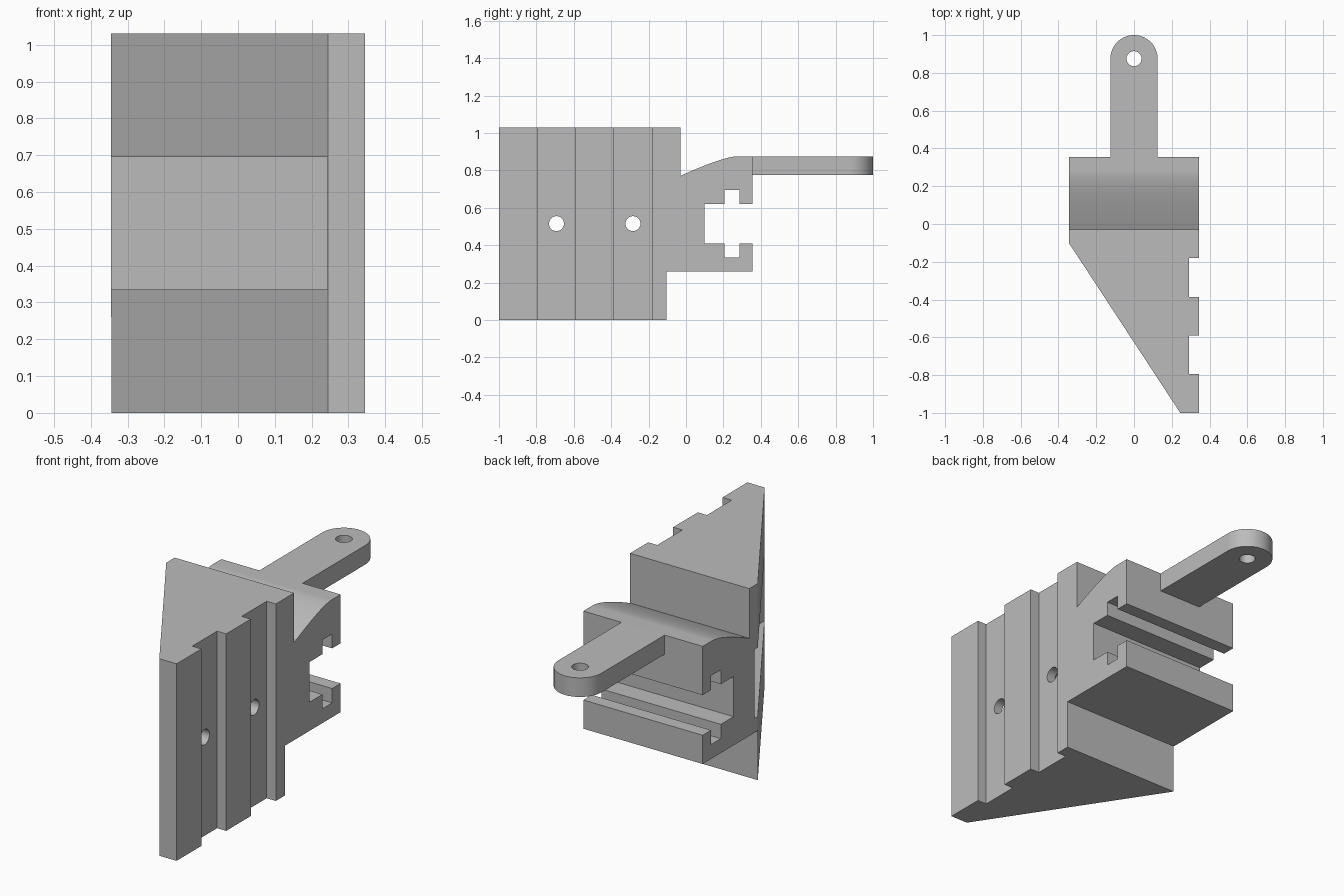
import bpy
import bmesh
from math import cos, sin, pi
from mathutils import Vector

cube = bpy.data.objects.get("Cube")
if cube:
    bpy.data.objects.remove(cube, do_unlink=True)

grey = bpy.data.materials.new("plain grey")
grey.use_nodes = True
colour = (0.5, 0.5, 0.5, 1)
grey.diffuse_color = colour
grey.node_tree.nodes["Principled BSDF"].inputs["Base Color"].default_value = colour

HALF = 0.345   # half width
TOP = 1.03     # body height


def prism(name, outline, axis, low, high):
    """Extrude a closed outline along x (points are y, z) or z (points are x, y)."""
    place = (lambda p, d: (d, *p)) if axis == "x" else (lambda p, d: (*p, d))
    bm = bmesh.new()
    base = bm.faces.new([bm.verts.new(place(p, low)) for p in outline])
    out = bmesh.ops.extrude_face_region(bm, geom=[base])
    moved = [v for v in out["geom"] if isinstance(v, bmesh.types.BMVert)]
    bmesh.ops.translate(bm, verts=moved, vec=Vector(place((0, 0), high - low)))
    bmesh.ops.recalc_face_normals(bm, faces=bm.faces)
    mesh = bpy.data.meshes.new(name)
    bm.to_mesh(mesh)
    bm.free()
    mesh.materials.append(grey)
    obj = bpy.data.objects.new(name, mesh)
    bpy.context.collection.objects.link(obj)
    return obj


def rect(x0, x1, y0, y1):
    return [(x0, y0), (x1, y0), (x1, y1), (x0, y1)]


def arc(cx, cy, r, start, end, n):
    return [(cx + r * cos(start + (end - start) * i / n),
             cy + r * sin(start + (end - start) * i / n)) for i in range(n + 1)]


def circle(cx, cy, r):
    return arc(cx, cy, r, 0, 2 * pi, 32)[:-1]


def carve(obj, cutters):
    """Subtract every cutter, bake the result and drop the cutters."""
    for c in cutters:
        c.hide_render = True
        mod = obj.modifiers.new("cut", "BOOLEAN")
        mod.operation, mod.solver, mod.object = "DIFFERENCE", "EXACT", c
    graph = bpy.context.evaluated_depsgraph_get()
    mesh = bpy.data.meshes.new_from_object(obj.evaluated_get(graph))
    obj.modifiers.clear()
    obj.data = mesh
    for c in cutters:
        bpy.data.objects.remove(c, do_unlink=True)
    bpy.ops.object.select_all(action="DESELECT")
    obj.select_set(True)
    bpy.context.view_layer.objects.active = obj
    bpy.ops.object.shade_smooth_by_angle(angle=pi / 7)


# Curved shoulder rising from the wedge to the arm
a, b, c = Vector((-0.03, 0.77)), Vector((0.2, 0.875)), Vector((0.28, 0.875))
shoulder = [tuple(a * (1 - t) ** 2 + b * 2 * t * (1 - t) + c * t * t)
            for t in [i / 20 for i in range(21)]]

# Slotted rear channel, lower half mirrored from the upper half
jaw = [(0.355, 0.105), (0.285, 0.105), (0.285, 0.18),
       (0.205, 0.18), (0.205, 0.105), (0.1, 0.105)]
mid = 0.515
channel = [(y, mid + h) for y, h in jaw] + [(y, mid - h) for y, h in reversed(jaw)]

# Body side outline
outline = ([(-1, 0), (-1, TOP), (-0.03, TOP)] + shoulder + [(0.355, 0.875)]
           + channel + [(0.355, 0.26), (-0.103, 0.26), (-0.103, 0)])
body = prism("bracket_body", outline, "x", -HALF, HALF)

# Slanted front, bolt pocket, outer grooves and bolt holes
slope = 0.9 / 0.59
slant = [(0.245 + 0.2, -1 - 0.2 * slope), (-HALF - 0.2, -0.1 + 0.2 * slope),
         (-1, -1.4)]
cutters = [prism("slant_cutter", slant, "z", -0.2, TOP + 0.2),
           prism("pocket_cutter", rect(-0.6, 0.243, -1.2, -0.075), "z", 0.335, 0.695)]
for y0, y1 in ((-0.795, -0.59), (-0.387, -0.18)):
    cutters.append(prism("groove_cutter", rect(0.292, 0.5, y0, y1), "z", -0.2, TOP + 0.2))
    cutters.append(prism("bolt_cutter", circle((y0 + y1) / 2, mid, 0.04), "x", 0.1, 0.6))
carve(body, cutters)

# Rounded arm with an eyelet
arm_outline = [(-0.125, 0.355), (0.125, 0.355)] + arc(0, 0.875, 0.125, 0, pi, 32)
arm = prism("arm", arm_outline, "z", 0.775, 0.875)
carve(arm, [prism("eyelet_cutter", circle(0, 0.875, 0.04), "z", 0.6, 1)])
